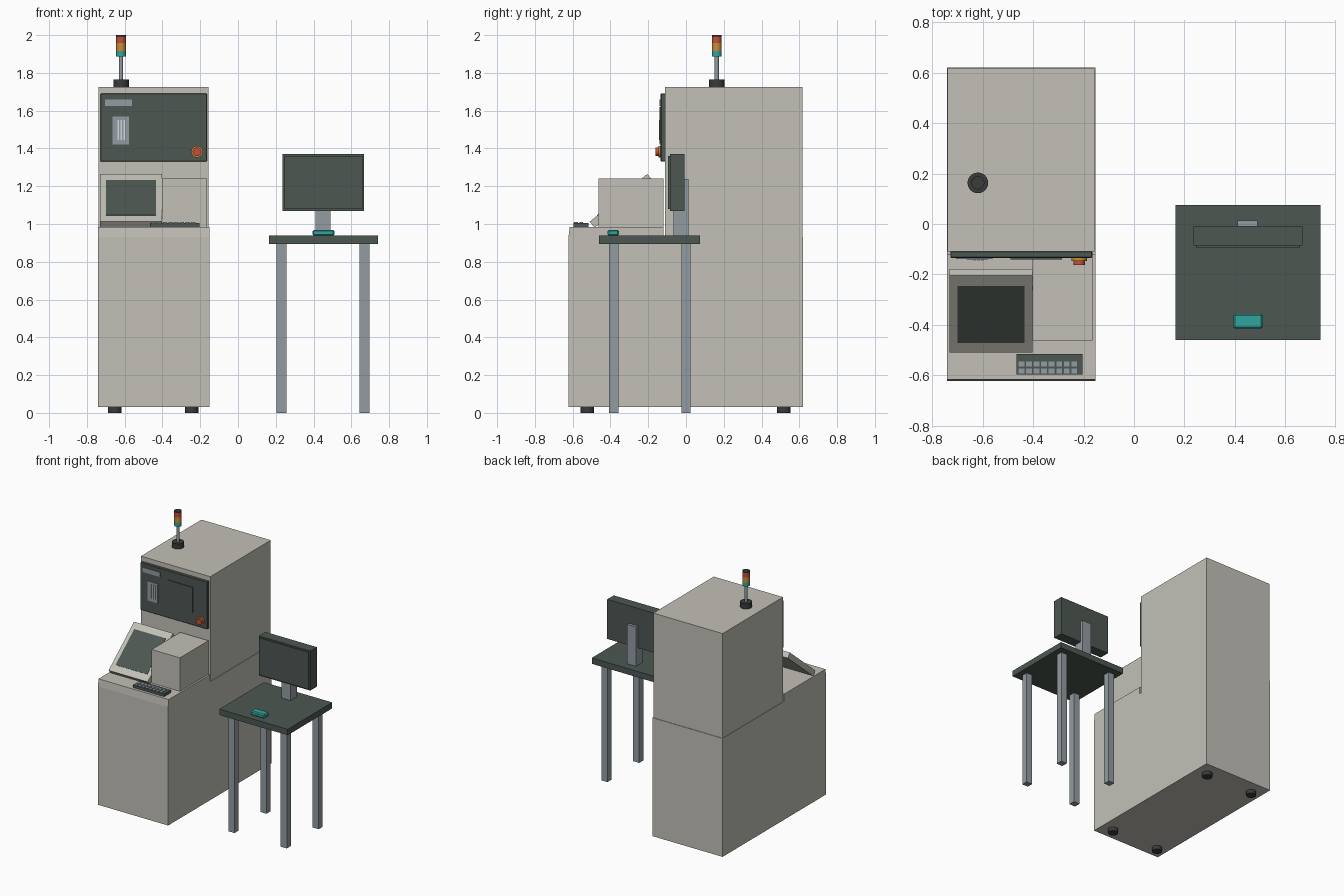
import bpy, bmesh
from math import atan2, hypot, radians
from mathutils import Vector

cube = bpy.data.objects.get("Cube")
if cube:
    bpy.data.objects.remove(cube, do_unlink=True)


def material(name, r, g, b):
    m = bpy.data.materials.new(name)
    m.use_nodes = True
    m.diffuse_color = (r, g, b, 1)
    bsdf = next(n for n in m.node_tree.nodes if n.type == 'BSDF_PRINCIPLED')
    bsdf.inputs["Base Color"].default_value = (r, g, b, 1)
    return m


BEIGE = material("cabinet beige", .54, .53, .475)
DARK = material("dark green grey", .075, .095, .083)
GREY = material("steel grey", .29, .335, .36)
BLACK = material("rubber black", .04, .045, .043)
LIGHT = material("pale grey", .66, .69, .70)
TEAL = material("teal", .03, .38, .34)
ORANGE = material("signal orange", .60, .26, .04)
RED = material("signal red", .55, .08, .04)


def finish(bm, name, mat):
    bmesh.ops.recalc_face_normals(bm, faces=bm.faces)
    me = bpy.data.meshes.new(name)
    bm.to_mesh(me)
    bm.free()
    me.materials.append(mat)
    ob = bpy.data.objects.new(name, me)
    bpy.context.scene.collection.objects.link(ob)
    return ob


def box(name, mat, x, y, z, bevel=0):
    """Box from (low, high) ranges on each axis."""
    bm = bmesh.new()
    bmesh.ops.create_cube(bm, size=1)
    for v in bm.verts:
        v.co = Vector(sum(r) / 2 + c * (r[1] - r[0]) for c, r in zip(v.co, (x, y, z)))
    if bevel:
        bmesh.ops.bevel(bm, geom=bm.edges[:], offset=bevel, segments=1, affect='EDGES')
    return finish(bm, name, mat)


def cylinder(name, mat, centre, radius, depth, along_y=False):
    """Cylinder starting at centre, running up or toward the front."""
    bm = bmesh.new()
    bmesh.ops.create_cone(bm, cap_ends=True, segments=24, radius1=radius,
                          radius2=radius, depth=depth)
    bmesh.ops.translate(bm, verts=bm.verts, vec=(0, 0, depth / 2))
    ob = finish(bm, name, mat)
    ob.location = centre
    if along_y:
        ob.rotation_euler.x = radians(90)
    bpy.ops.object.select_all(action='DESELECT')
    ob.select_set(True)
    bpy.context.view_layer.objects.active = ob
    bpy.ops.object.shade_smooth_by_angle(angle=radians(40))
    return ob


def extrude_x(name, mat, profile, x):
    """Side profile of (y, z) points extruded across x."""
    bm = bmesh.new()
    face = bm.faces.new([bm.verts.new((x[0], y, z)) for y, z in profile])
    new = bmesh.ops.extrude_face_region(bm, geom=[face])["geom"]
    bmesh.ops.translate(bm, vec=(x[1] - x[0], 0, 0),
                        verts=[g for g in new if isinstance(g, bmesh.types.BMVert)])
    return finish(bm, name, mat)


# Cabinet: low body with front deck, and the tower behind it
extrude_x("lower_cabinet", BEIGE,
          [(-.622, .03), (.62, .03), (.62, .93), (-.12, .93),
           (-.12, .985), (-.616, .985), (-.622, .93)], (-.742, -.152))
box("upper_cabinet", BEIGE, (-.739, -.156), (-.11, .616), (.93, 1.725))
box("deck_box", BEIGE, (-.402, -.165), (-.462, -.12), (.98, 1.24))
for x in (-.652, -.245):
    for y in (-.522, .518):
        cylinder("cabinet_foot", BLACK, (x, y, 0), .036, .032)

# Control panel on the tower
box("control_panel", DARK, (-.728, -.165), (-.134, -.108), (1.33, 1.69), .003)
box("panel_label", GREY, (-.705, -.56), (-.139, -.133), (1.625, 1.66))
box("panel_plate", DARK, (-.49, -.285), (-.14, -.133), (1.43, 1.62))
box("slot_plate", GREY, (-.665, -.578), (-.14, -.133), (1.42, 1.568))
for i in range(3):
    x = -.637 + i * .016
    box("slot_bar", LIGHT, (x, x + .008), (-.144, -.139), (1.445, 1.55))
cylinder("stop_collar", ORANGE, (-.217, -.133, 1.383), .031, .013, True)
cylinder("stop_button", RED, (-.217, -.145, 1.383), .023, .017, True)

# Tilted display, built flat and rotated about its lower front edge
low, high = (-.51, 1.012), (-.205, 1.265)
dy, dz = high[0] - low[0], high[1] - low[1]
length, tilt = hypot(dy, dz), atan2(dz, dy)
for name, mat, x, y, z in (
        ("display_frame", BEIGE, (-.731, -.403), (0, length), (-.042, 0)),
        ("display_screen", DARK, (-.70, -.434), (.052, length - .052), (-.004, .002))):
    ob = box(name, mat, x, y, z)
    ob.location = (0, *low)
    ob.rotation_euler.x = tilt

# Keyboard
box("keyboard", DARK, (-.465, -.204), (-.596, -.515), (.985, 1.006))
for row in range(2):
    for col in range(8):
        x, y = -.458 + col * .030, -.592 + row * .027
        box("key", GREY, (x, x + .023), (y, y + .020), (1.004, 1.010))

# Signal tower
sx, sy = -.619, .163
cylinder("signal_base", BLACK, (sx, sy, 1.724), .041, .041)
cylinder("signal_pole", GREY, (sx, sy, 1.76), .011, .135)
z = 1.888
for name, mat, h in (("signal_teal", TEAL, .029), ("signal_orange", ORANGE, .040),
                     ("signal_red", RED, .034), ("signal_cap", BLACK, .009)):
    cylinder(name, mat, (sx, sy, z), .026, h)
    z += h

# Side table
box("table_top", DARK, (.165, .74), (-.46, .075), (.893, .938))
for x in (.205, .644):
    for y in (-.407, -.024):
        box("table_leg", GREY, (x, x + .051), (y, y + .049), (0, .893))

# Monitor and mouse on the table
box("monitor_stand", GREY, (.411, .489), (-.065, .013), (.938, 1.237))
box("monitor_body", DARK, (.236, .668), (-.086, -.008), (1.07, 1.371))
box("monitor_screen", DARK, (.245, .659), (-.095, -.085), (1.08, 1.361))
box("mouse", TEAL, (.394, .511), (-.415, -.356), (.938, .969), .007)
